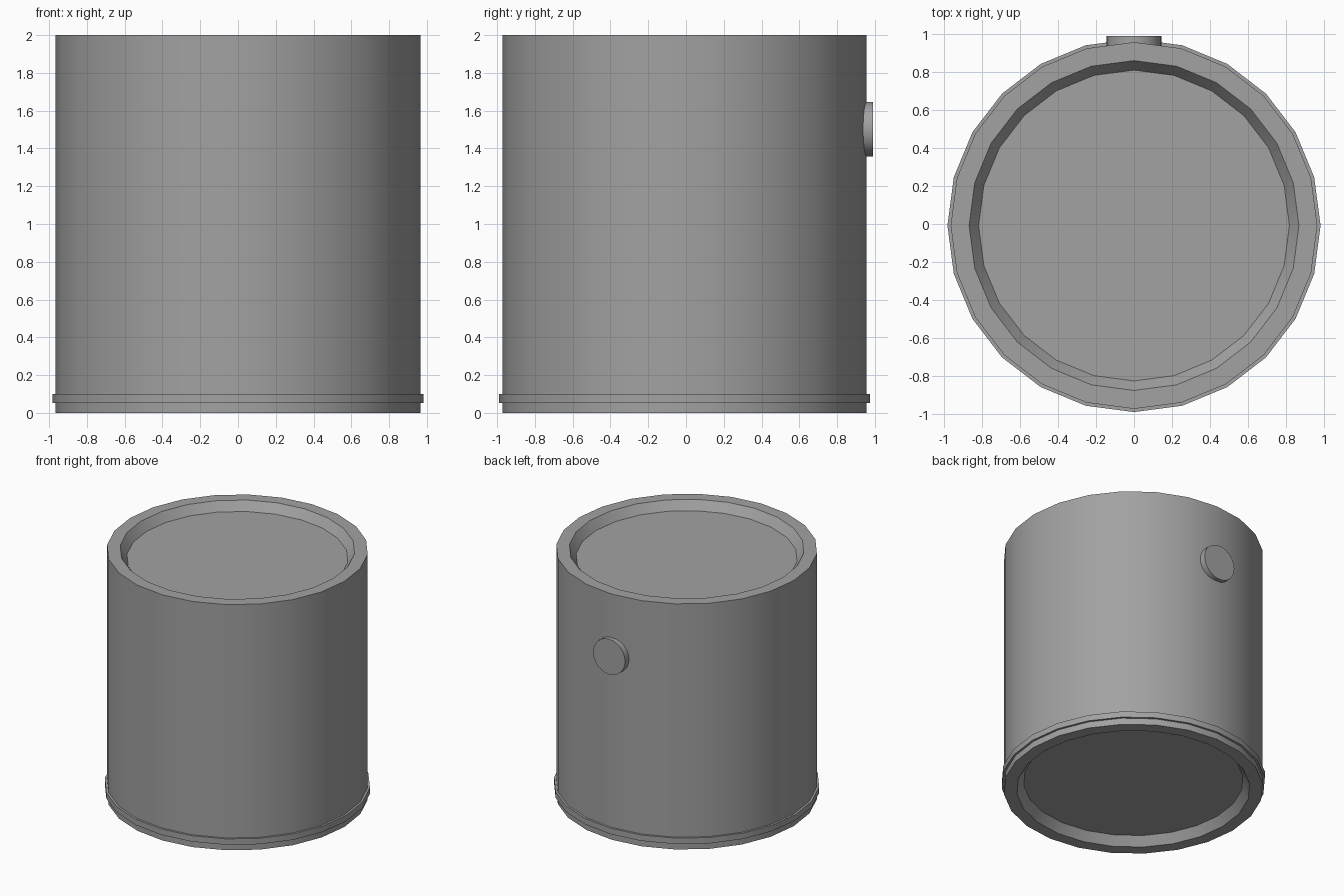
import bpy, bmesh, math
from mathutils import Matrix

if "Cube" in bpy.data.objects:
    bpy.data.objects.remove(bpy.data.objects["Cube"])

SIDES = 24
OFFSET_Y = -0.008  # can sits slightly forward so the plug stays in the bounds

grey = bpy.data.materials.new("grey metal")
grey.diffuse_color = (0.36, 0.36, 0.36, 1)
grey.use_nodes = True
grey.node_tree.nodes["Principled BSDF"].inputs["Base Color"].default_value = grey.diffuse_color


def lathe(name, profile, matrix, closed=False):
    """Revolve (radius, height) points around z; cap both ends unless closed."""
    bm = bmesh.new()
    rings = []
    for r, z in profile:
        rings.append([bm.verts.new((r * math.cos(2 * math.pi * i / SIDES),
                                    r * math.sin(2 * math.pi * i / SIDES), z))
                      for i in range(SIDES)])
    pairs = list(zip(rings, rings[1:]))
    if closed:
        pairs.append((rings[-1], rings[0]))
    else:
        bm.faces.new(rings[0])
        bm.faces.new(rings[-1])
    for a, b in pairs:
        for i in range(SIDES):
            j = (i + 1) % SIDES
            bm.faces.new((a[i], a[j], b[j], b[i]))
    bmesh.ops.recalc_face_normals(bm, faces=bm.faces)
    bm.transform(matrix)
    mesh = bpy.data.meshes.new(name)
    bm.to_mesh(mesh)
    bm.free()
    mesh.materials.append(grey)
    obj = bpy.data.objects.new(name, mesh)
    bpy.context.collection.objects.link(obj)
    bpy.ops.object.select_all(action='DESELECT')
    obj.select_set(True)
    bpy.context.view_layer.objects.active = obj
    bpy.ops.object.shade_smooth_by_angle(angle=math.radians(30))
    return obj


centre = Matrix.Translation((0, OFFSET_Y, 0))

# Can body with sloped recesses in the lid and the base
lathe("can_body", [(0.818, 0.07), (0.868, 0), (0.965, 0),
                   (0.965, 2), (0.868, 2), (0.818, 1.93)], centre)

# Thin raised band near the base
lathe("base_band", [(0.95, 0.052), (0.982, 0.052),
                    (0.982, 0.1), (0.95, 0.1)], centre, closed=True)

# Round plug on the back wall
plug_frame = Matrix.Translation((0, 0.92, 1.502)) @ Matrix.Rotation(-math.pi / 2, 4, 'X')
lathe("back_plug", [(0.144, 0), (0.144, 0.069)], plug_frame)
